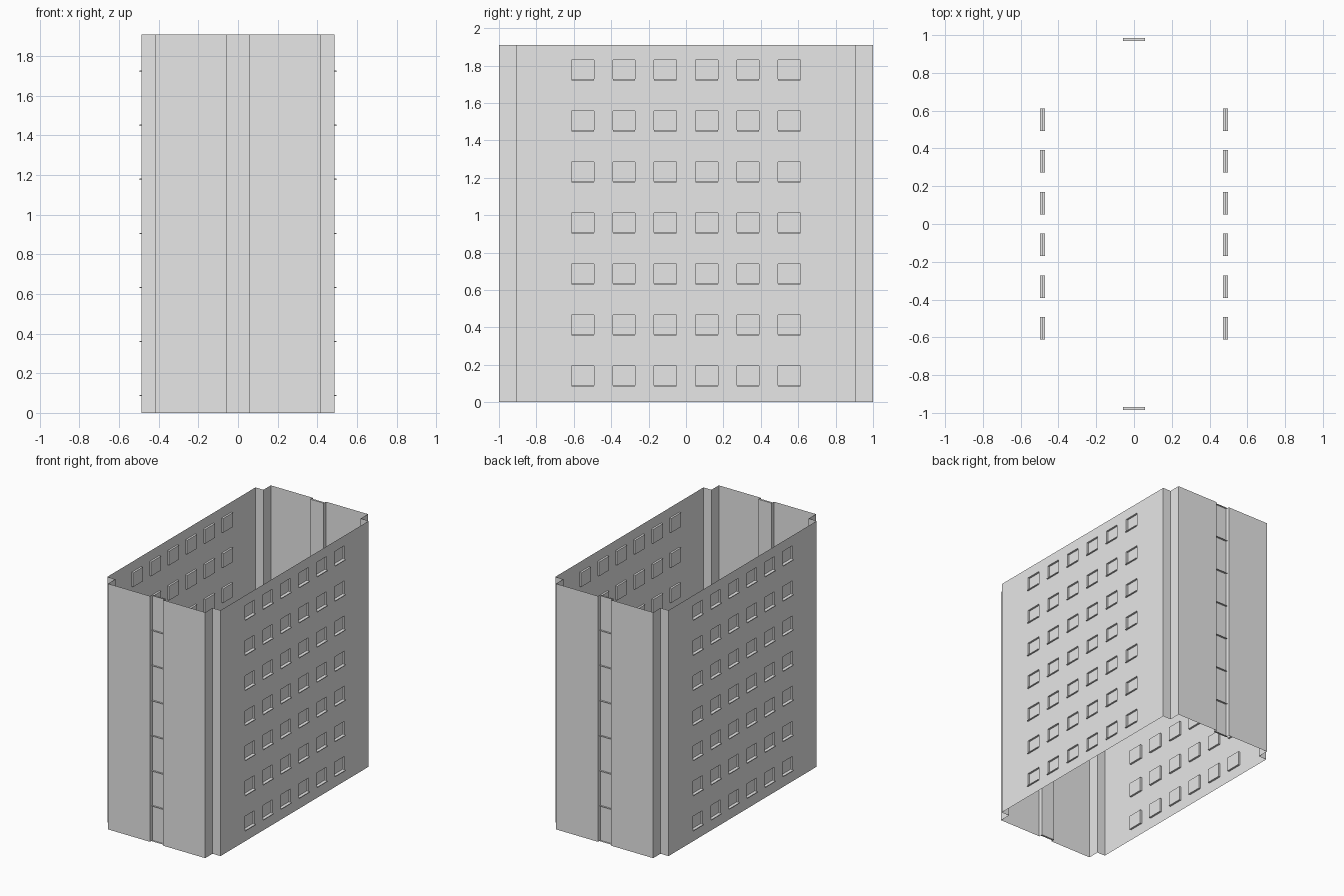
import bpy
import bmesh

cube = bpy.data.objects.get("Cube")
if cube:
    bpy.data.objects.remove(cube)

HEIGHT, FLOORS, COLUMNS = 1.91, 7, 6
STOREY = HEIGHT / FLOORS
WALL_X, END_Y, SIDE_Y, END_X = 0.487, 1.0, 0.91, 0.418
RECESS_X, SILL_X = 0.472, 0.497
GROOVE_X, GROOVE_Y = 0.057, 0.97

concrete = bpy.data.materials.new("light_grey_concrete")
concrete.use_nodes = True
concrete.diffuse_color = (0.8, 0.8, 0.8, 1)
concrete.node_tree.nodes["Principled BSDF"].inputs["Base Color"].default_value = (0.8, 0.8, 0.8, 1)


def finish(name, bm):
    bmesh.ops.remove_doubles(bm, verts=bm.verts, dist=0.0005)
    mesh = bpy.data.meshes.new(name)
    bm.to_mesh(mesh)
    bm.free()
    mesh.materials.append(concrete)
    obj = bpy.data.objects.new(name, mesh)
    bpy.context.collection.objects.link(obj)


def quad(bm, points, flip=False):
    points = list(points)
    bm.faces.new([bm.verts.new(p) for p in (points[::-1] if flip else points)])


def box(bm, x0, x1, y0, y1, z0, z1):
    verts = bmesh.ops.create_cube(bm, size=1)["verts"]
    bmesh.ops.scale(bm, vec=(abs(x1 - x0), y1 - y0, z1 - z0), verts=verts)
    bmesh.ops.translate(bm, vec=((x0 + x1) / 2, (y0 + y1) / 2, (z0 + z1) / 2), verts=verts)


# Window spans along the wall and up the wall
y_spans = [((i - 2.5) * 0.221 - 0.06, (i - 2.5) * 0.221 + 0.06) for i in range(COLUMNS)]
z_spans = [(0.087 + i * STOREY, 0.194 + i * STOREY) for i in range(FLOORS)]
y_cuts = [-SIDE_Y] + [y for span in y_spans for y in span] + [SIDE_Y]
z_cuts = [0] + [z for span in z_spans for z in span] + [HEIGHT]

for side, label in ((1, "left"), (-1, "right")):
    flip = side < 0

    # Long wall with a shallow recess for every window
    bm = bmesh.new()
    for i, (y0, y1) in enumerate(zip(y_cuts, y_cuts[1:])):
        for j, (z0, z1) in enumerate(zip(z_cuts, z_cuts[1:])):
            rim = [(y0, z0), (y1, z0), (y1, z1), (y0, z1)]
            is_window = i % 2 and j % 2
            x = side * (RECESS_X if is_window else WALL_X)
            quad(bm, [(x, y, z) for y, z in rim], flip)
            if is_window:
                for a, b in zip(rim, rim[1:] + rim[:1]):
                    outer = side * WALL_X
                    quad(bm, [(outer, *a), (outer, *b), (x, *b), (x, *a)], flip)
    finish(label + "_window_wall", bm)

    # Thin sills under the windows
    bm = bmesh.new()
    for y0, y1 in y_spans:
        for z0, _ in z_spans:
            box(bm, side * RECESS_X, side * SILL_X, y0, y1, z0 - 0.003, z0 + 0.003)
    finish(label + "_window_sills", bm)

for side, label in ((-1, "front"), (1, "back")):
    # End wall outline in plan: stepped corners and a central groove
    half = [(GROOVE_X, GROOVE_Y), (GROOVE_X, END_Y), (END_X, END_Y),
            (END_X, SIDE_Y), (WALL_X, SIDE_Y)]
    plan = [(-x, y) for x, y in reversed(half)] + half
    bm = bmesh.new()
    for (x0, y0), (x1, y1) in zip(plan, plan[1:]):
        quad(bm, [(x0, side * y0, 0), (x1, side * y1, 0),
                  (x1, side * y1, HEIGHT), (x0, side * y0, HEIGHT)], side > 0)
    finish(label + "_end_wall", bm)

    # Thin floor ledges across the groove
    bm = bmesh.new()
    for i in range(FLOORS + 1):
        z = i * STOREY
        quad(bm, [(-GROOVE_X, side * GROOVE_Y, z), (GROOVE_X, side * GROOVE_Y, z),
                  (GROOVE_X, side * 0.985, z), (-GROOVE_X, side * 0.985, z)], side < 0)
    finish(label + "_groove_ledges", bm)
